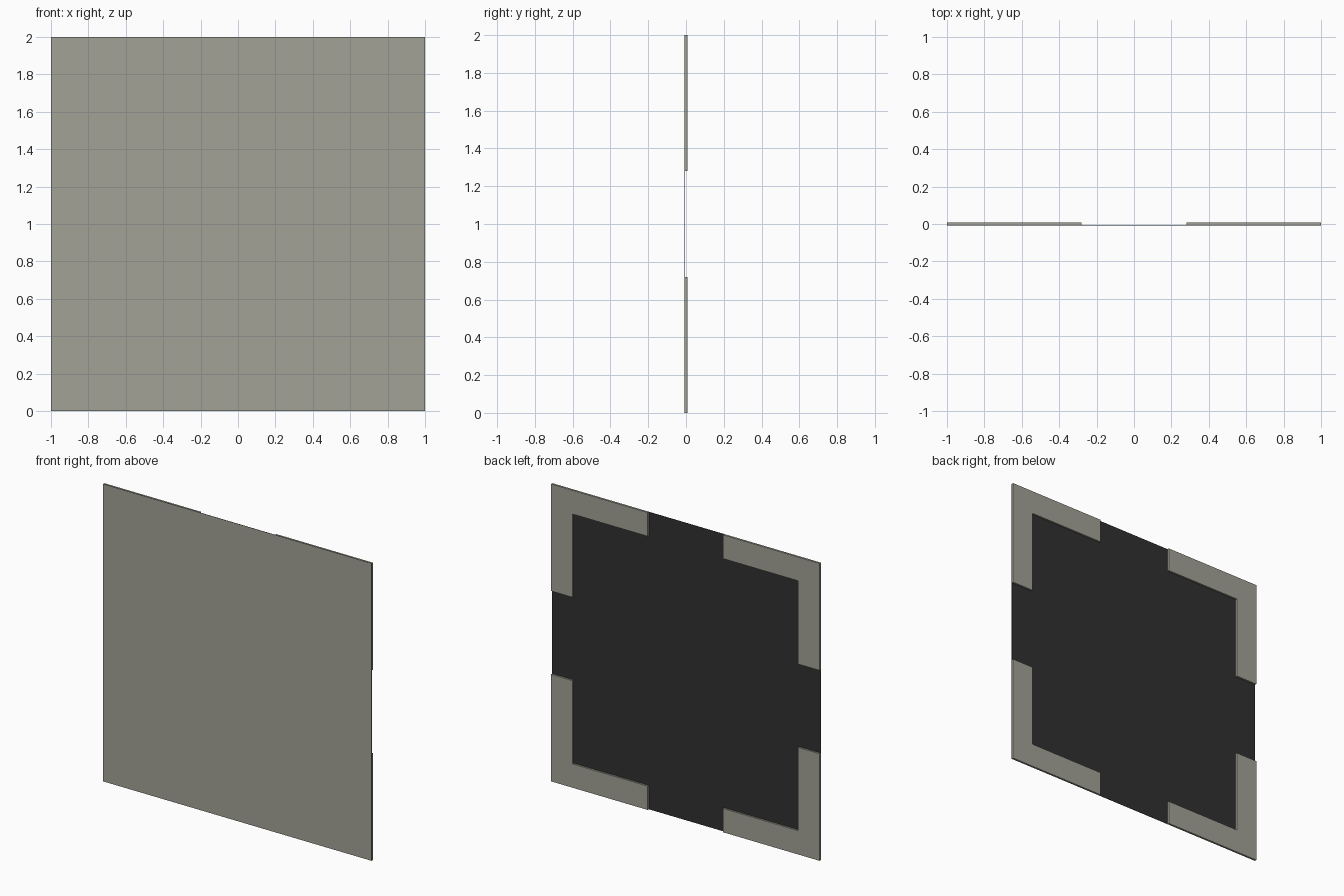
import bpy, bmesh

if "Cube" in bpy.data.objects:
    bpy.data.objects.remove(bpy.data.objects["Cube"])

T = 0.007            # half of the overall depth
SKIN = 0.002         # thickness of the front sheet
ARM, WIDTH = 0.72, 0.16


def material(name, rgb):
    m = bpy.data.materials.new(name)
    m.diffuse_color = (*rgb, 1)
    m.use_nodes = True
    m.node_tree.nodes["Principled BSDF"].inputs["Base Color"].default_value = m.diffuse_color
    return m


grey = material("warm grey", (0.36, 0.36, 0.31))
dark = material("near black", (0.03, 0.03, 0.03))


def extrude_profile(name, pts, y0, y1, mats):
    """Extrude an x/z outline from y0 to y1."""
    bm = bmesh.new()
    face = bm.faces.new([bm.verts.new((x, y0, z)) for x, z in pts])
    ext = bmesh.ops.extrude_face_region(bm, geom=[face], use_keep_orig=True)
    for v in ext["geom"]:
        if isinstance(v, bmesh.types.BMVert):
            v.co.y = y1
    bmesh.ops.recalc_face_normals(bm, faces=bm.faces)
    me = bpy.data.meshes.new(name)
    bm.to_mesh(me)
    bm.free()
    for m in mats:
        me.materials.append(m)
    ob = bpy.data.objects.new(name, me)
    bpy.context.collection.objects.link(ob)
    return ob


# front sheet: grey front, dark back and edges
sheet = extrude_profile("front_sheet", [(-1, 0), (1, 0), (1, 2), (-1, 2)],
                        -T, -T + SKIN, [grey, dark])
for p in sheet.data.polygons:
    p.material_index = 0 if p.normal.y < -0.5 else 1

# L-shaped backing strips in the four corners
for sx, side in ((-1, "left"), (1, "right")):
    for sz, level in ((-1, "bottom"), (1, "top")):
        a, w = 1 - ARM, 1 - WIDTH
        outline = [(1, 1), (a, 1), (a, w), (w, w), (w, a), (1, a)]
        extrude_profile(f"corner_strip_{level}_{side}",
                        [(sx * x, 1 + sz * z) for x, z in outline],
                        -T + SKIN / 2, T, [grey])
        # cover the dark sheet edge where the strip meets the border
        # (strip edges are flush with the sheet, set just proud of it)
        ob = bpy.context.collection.objects[f"corner_strip_{level}_{side}"]
        for v in ob.data.vertices:
            if v.co.y < 0:
                v.co.y = -T + SKIN
